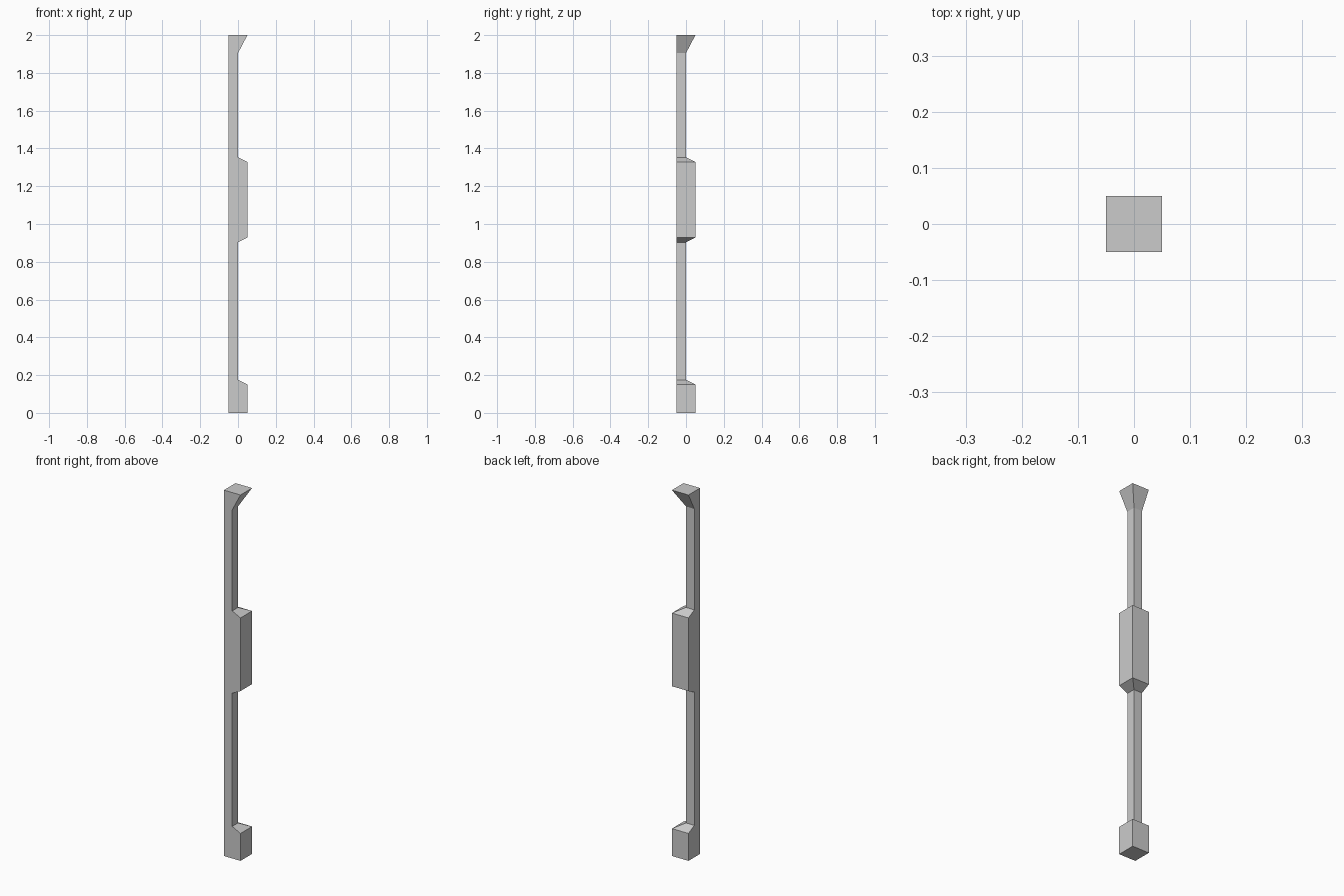
import bpy, bmesh

if "Cube" in bpy.data.objects:
    bpy.data.objects.remove(bpy.data.objects["Cube"])

# Corner post: square section pinned at its front-left corner.
# (height, position of the free back-right corner)
OUT, IN, FIXED = 0.05, 0.0, -0.05
profile = [
    (0.0, OUT), (0.15, OUT), (0.175, IN),            # foot block
    (0.903, IN), (0.928, OUT),                       # middle block
    (1.328, OUT), (1.353, IN),
    (1.905, IN), (2.0, OUT),                         # flared cap
]

bm = bmesh.new()
rings = [[bm.verts.new((x, y, z)) for x, y in
          ((FIXED, FIXED), (s, FIXED), (s, s), (FIXED, s))]
         for z, s in profile]

# Side walls between neighbouring sections
for low, high in zip(rings, rings[1:]):
    for i in range(4):
        j = (i + 1) % 4
        bm.faces.new((low[i], low[j], high[j], high[i]))

# End caps
bm.faces.new(rings[0][::-1])
bm.faces.new(rings[-1])

mesh = bpy.data.meshes.new("corner_post")
bm.to_mesh(mesh)
bm.free()
post = bpy.data.objects.new("corner_post", mesh)
bpy.context.collection.objects.link(post)
